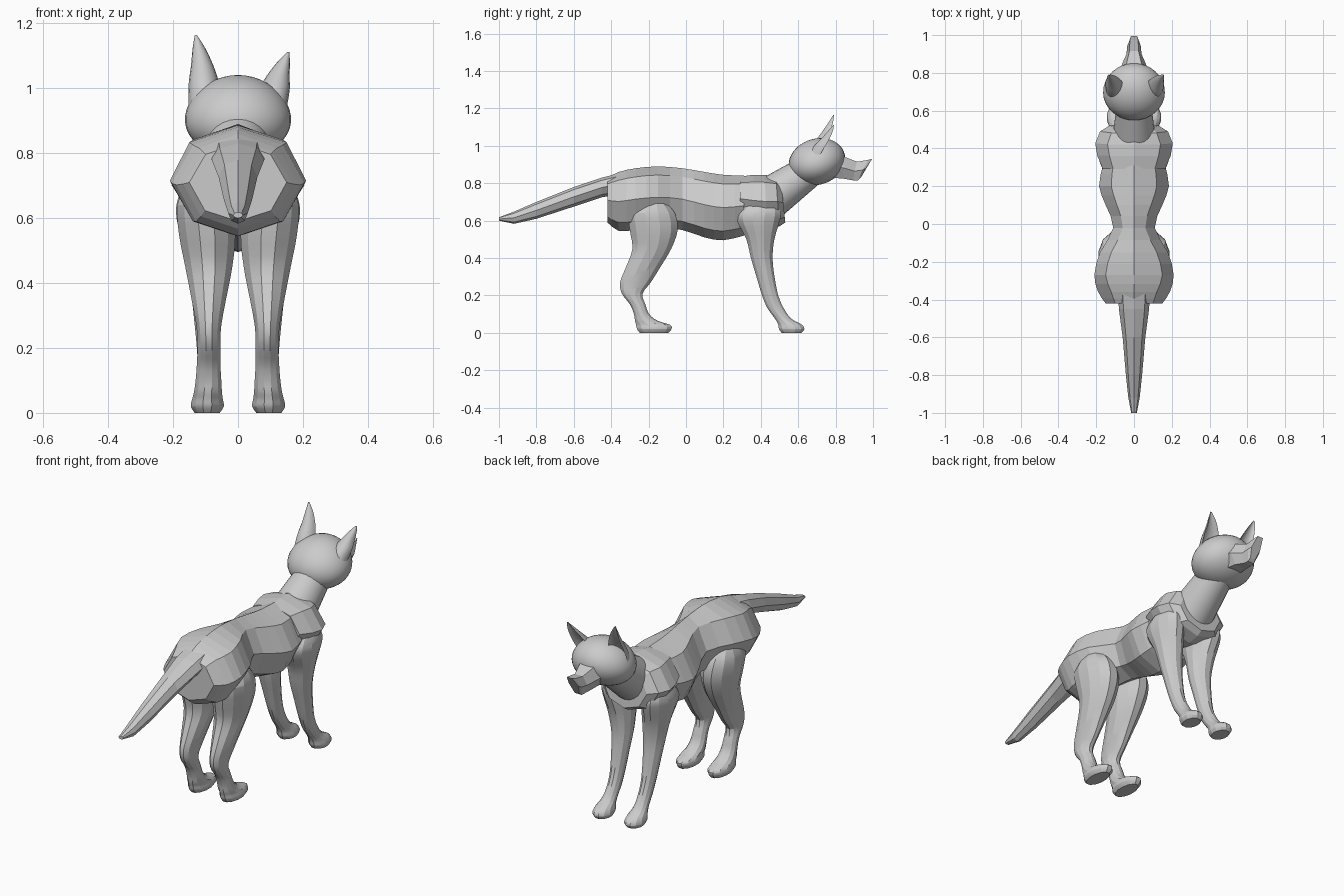
import bpy, bmesh, math
from mathutils import Vector

cube = bpy.data.objects.get("Cube")
if cube:
    bpy.data.objects.remove(cube)

grey = bpy.data.materials.new("light grey")
grey.use_nodes = True
grey.diffuse_color = (.6, .6, .6, 1)
grey.node_tree.nodes["Principled BSDF"].inputs["Base Color"].default_value = (.6, .6, .6, 1)


def finish(name, bm, angle=None):
    """Turn a bmesh into a named object with consistent normals and shading."""
    bmesh.ops.recalc_face_normals(bm, faces=bm.faces)
    mesh = bpy.data.meshes.new(name)
    bm.to_mesh(mesh)
    bm.free()
    mesh.materials.append(grey)
    obj = bpy.data.objects.new(name, mesh)
    bpy.context.collection.objects.link(obj)
    if angle:
        bpy.context.view_layer.objects.active = obj
        obj.select_set(True)
        bpy.ops.object.shade_smooth_by_angle(angle=math.radians(angle))
        obj.select_set(False)
    return obj


def loft(name, rings, angle=None):
    """Skin a list of equal-length point rings and cap both ends."""
    bm = bmesh.new()
    loops = [[bm.verts.new(p) for p in ring] for ring in rings]
    for a, b in zip(loops, loops[1:]):
        for i in range(len(a)):
            j = (i + 1) % len(a)
            bm.faces.new((a[i], a[j], b[j], b[i]))
    bm.faces.new(loops[0])
    bm.faces.new(loops[-1])
    return finish(name, bm, angle)


def refine(rows, n):
    """Insert smoothly interpolated rows between the given ones."""
    out = []
    for i in range(len(rows) - 1):
        p0, p1, p2 = rows[max(i - 1, 0)], rows[i], rows[i + 1]
        p3 = rows[min(i + 2, len(rows) - 1)]
        for k in range(n):
            t = k / n
            out.append([b + t * (c - a) / 2 + t * t * (a - 2.5 * b + 2 * c - d / 2)
                        + t ** 3 * (3 * b - a - 3 * c + d) / 2
                        for a, b, c, d in zip(p0, p1, p2, p3)])
    return out + [rows[-1]]


def body_ring(y, top, bottom, wide, ridge, lean=0):
    """Eight-sided trunk section: roof ridge, shoulder edge, flank, belly."""
    h = top - bottom
    half = [(0, top), (ridge, top - .14 * h), (wide, top - .5 * h),
            (wide * .68, bottom + .14 * h), (0, bottom)]
    pts = half + [(-x, z) for x, z in half[3:0:-1]]
    return [(x, y + lean * (top - z), z) for x, z in pts]


# Trunk: y, top, bottom, half width, half width of the back plate
trunk = [(-.42, .83, .59, .15, .10), (-.36, .86, .545, .19, .12),
         (-.27, .88, .55, .21, .15), (-.15, .89, .56, .18, .12),
         (-.02, .88, .55, .11, .06), (.1, .86, .51, .15, .09),
         (.2, .845, .495, .185, .12), (.31, .84, .52, .165, .11)]
loft("trunk", [body_ring(*r) for r in refine(trunk, 2)])

chest = [(.29, .835, .6, .165, .11), (.36, .845, .57, .195, .13),
         (.42, .845, .56, .205, .14), (.48, .835, .57, .18, .12),
         (.51, .8, .59, .13, .09)]
loft("chest", [body_ring(*r, lean=.1 * i / 4) for i, r in enumerate(chest)])

# Tail: y, top, bottom, half width
tail = [(-.35, .855, .74, .085), (-.45, .83, .725, .08), (-.6, .78, .675, .06),
        (-.8, .70, .61, .043), (-.92, .648, .583, .03), (-1, .618, .6, .015)]
loft("tail", [body_ring(y, t, b, w, w * .7) for y, t, b, w in tail])


def leg(name, rows, side):
    """Horizontal oval sections: z, back y, front y, inner x, outer x."""
    rings = []
    for z, y0, y1, x0, x1 in refine(rows, 3):
        ring = []
        for i in range(12):
            a = math.tau * (i + .5) / 12
            ring.append((side * ((x0 + x1) / 2 + (x1 - x0) / 2 * math.cos(a)),
                         (y0 + y1) / 2 + (y1 - y0) / 2 * math.sin(a), z))
        rings.append(ring)
    loft(name, rings, 18)


fore_rows = [(0, .51, .62, .055, .135), (.02, .495, .635, .045, .145),
             (.045, .49, .62, .05, .14), (.075, .475, .565, .058, .13),
             (.13, .435, .525, .06, .125), (.2, .405, .495, .058, .128),
             (.3, .375, .475, .05, .138), (.4, .345, .465, .04, .15),
             (.5, .32, .475, .035, .17), (.6, .27, .505, .04, .192),
             (.65, .28, .51, .06, .19), (.7, .34, .48, .09, .17)]
hind_rows = [(0, -.25, -.09, .055, .135), (.02, -.265, -.075, .042, .147),
             (.042, -.27, -.08, .045, .143), (.065, -.275, -.15, .048, .137),
             (.1, -.28, -.195, .05, .132), (.15, -.3, -.215, .053, .128),
             (.21, -.345, -.23, .053, .126), (.27, -.355, -.185, .05, .13),
             (.35, -.325, -.135, .035, .145), (.45, -.29, -.075, .015, .165),
             (.55, -.305, -.04, .005, .185), (.64, -.31, -.055, .02, .19),
             (.7, -.24, -.11, .06, .165)]
for side, label in ((1, "left"), (-1, "right")):
    leg(label + "_fore_leg", fore_rows, side)
    leg(label + "_hind_leg", hind_rows, side)

# Neck: tapered tube from the chest into the head
start, end = Vector((0, .45, .72)), Vector((0, .68, .88))
across = Vector((1, 0, 0))
up = across.cross((end - start).normalized())
neck = []
for k in range(4):
    r = .115 - .01 * k
    neck.append([start.lerp(end, k / 3) + r * (across * math.cos(a) + up * math.sin(a))
                 for a in (math.tau * i / 24 for i in range(24))])
loft("neck", neck, 40)

# Head: sphere widened at the cheeks and tapered to the crown
bm = bmesh.new()
bmesh.ops.create_uvsphere(bm, u_segments=32, v_segments=20, radius=1)
for v in bm.verts:
    x, y, z = v.co
    v.co = (x * (.163 - .015 * z), .70 + .15 * y + .02 * z, .915 + .126 * z)
finish("head", bm, 40)

# Muzzle: y, lower z, upper z, half width, with the nose end raked forward
muzzle = [(.76, .83, .95, .08), (.84, .825, .94, .066), (.905, .815, .915, .04),
          (.965, .815, .925, .036), (.985, .83, .93, .028)]
rings = []
for k, (y, low, high, w) in enumerate(muzzle):
    rake = (0, 0, .01, .045, .05)[k]
    rings.append([(-w * .55, y - rake, low), (w * .55, y - rake, low),
                  (w, y - rake / 2, (low + high) / 2), (w * .6, y + .01, high),
                  (-w * .6, y + .01, high), (-w, y - rake / 2, (low + high) / 2)])
loft("muzzle", rings)


def ear(name, side, tip):
    """Curved shell that opens forward and tapers to its tip."""
    # centre x, centre y, height share, half width, half depth
    rows = [(.1, .69, 0, .052, .065), (.105, .72, .3, .047, .06),
            (.11, .75, .55, .035, .045), (.12, .775, .8, .02, .025), (.13, .79, 1, .003, .004)]
    rings = []
    for x, y, t, w, d in refine(rows, 3):
        ring = []
        for i in range(16):
            s, c = math.sin(math.tau * i / 16), math.cos(math.tau * i / 16)
            # the forward half folds back to form the hollow
            depth = s if s < 0 else -.55 * s
            ring.append((side * (x + w * c) + tip[0] * t, y + d * (depth + .4),
                         .95 + (tip[1] - .95) * t))
        rings.append(ring)
    loft(name, rings, 50)


ear("left_ear", 1, (.025, 1.112))
ear("right_ear", -1, (0, 1.165))
